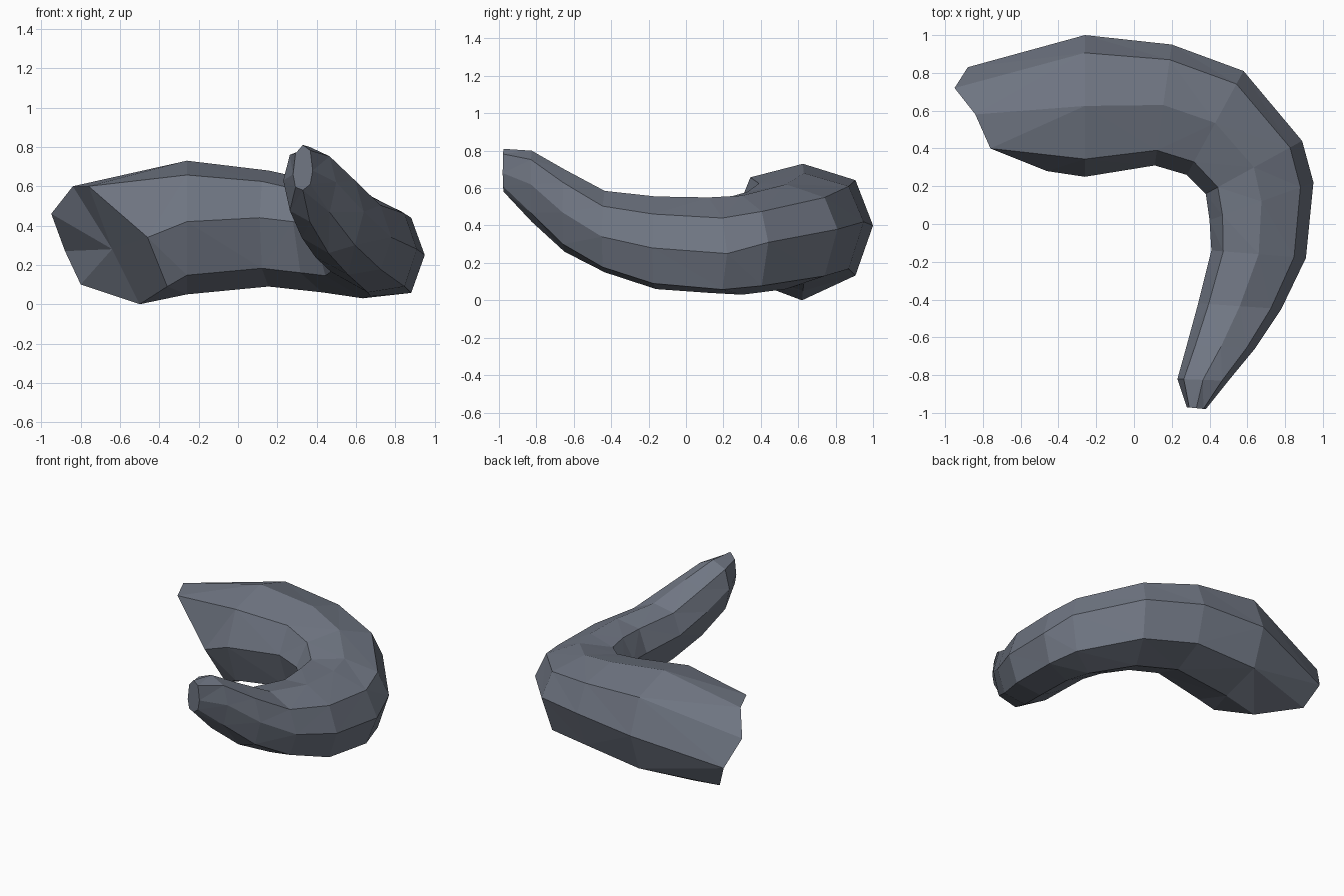
import bpy
import bmesh
from math import cos, sin, pi
from mathutils import Vector

default_cube = bpy.data.objects.get("Cube")
if default_cube:
    bpy.data.objects.remove(default_cube, do_unlink=True)

SIDES = 8


def make_material(name, colour):
    material = bpy.data.materials.new(name)
    material.use_nodes = True
    material.diffuse_color = colour
    material.node_tree.nodes["Principled BSDF"].inputs["Base Color"].default_value = colour
    return material


def section(inner, outer, top, bottom):
    """Eight-sided section between an inner and an outer edge point."""
    inner, outer = Vector(inner), Vector(outer)
    centre = (inner + outer) / 2
    half = (outer - inner) / 2
    points = []
    for i in range(SIDES):
        angle = pi - i * 2 * pi / SIDES
        reach = 1.06 if i % 2 else 1.0
        point = centre + half * cos(angle) * reach
        limit = top if sin(angle) > 0 else bottom
        point.z += (limit - centre.z) * abs(sin(angle)) * reach
        points.append(point)
    return points


# Slanted outline of the thick cut end, starting at its inner edge
thick_end = [Vector(p) for p in (
    (-0.46, 0.28, 0.34), (-0.76, 0.40, 0.60), (-0.84, 0.58, 0.60), (-0.95, 0.72, 0.46),
    (-0.88, 0.83, 0.27), (-0.80, 0.76, 0.10), (-0.50, 0.62, 0.0), (-0.36, 0.38, 0.09))]

# Sections along the body: inner edge, outer edge, top and bottom height
stations = [
    ((-0.26, 0.25, 0.42), (-0.26, 1.00, 0.40), 0.73, 0.05),
    ((0.11, 0.31, 0.44), (0.20, 0.95, 0.42), 0.68, 0.09),
    ((0.28, 0.26, 0.42), (0.58, 0.81, 0.38), 0.62, 0.06),
    ((0.38, 0.16, 0.40), (0.89, 0.44, 0.31), 0.56, 0.03),
    ((0.40, 0.02, 0.39), (0.95, 0.22, 0.25), 0.55, 0.04),
    ((0.41, -0.14, 0.38), (0.91, -0.18, 0.28), 0.555, 0.06),
    ((0.34, -0.42, 0.42), (0.78, -0.45, 0.34), 0.585, 0.15),
    ((0.28, -0.64, 0.52), (0.64, -0.66, 0.47), 0.70, 0.26),
    ((0.23, -0.82, 0.63), (0.50, -0.83, 0.62), 0.80, 0.42),
    ((0.28, -0.97, 0.66), (0.38, -0.98, 0.68), 0.81, 0.58),
]

# Skin the sections into one closed horn
bm = bmesh.new()
rings = [[bm.verts.new(p) for p in ring]
         for ring in [thick_end] + [section(*s) for s in stations]]
for a, b in zip(rings, rings[1:]):
    for i in range(SIDES):
        j = (i + 1) % SIDES
        bm.faces.new((a[i], a[j], b[j], b[i]))

# Shallow hollow in the thick end, flat cap on the tip
hollow = bm.verts.new((-0.64, 0.54, 0.28))
for i in range(SIDES):
    bm.faces.new((rings[0][i], rings[0][(i + 1) % SIDES], hollow))
bm.faces.new(rings[-1])
bmesh.ops.triangulate(bm, faces=bm.faces[:], quad_method="SHORT_EDGE")
bmesh.ops.recalc_face_normals(bm, faces=bm.faces[:])

mesh = bpy.data.meshes.new("curved_horn")
bm.to_mesh(mesh)
bm.free()
mesh.materials.append(make_material("slate grey", (0.16, 0.18, 0.225, 1.0)))
horn = bpy.data.objects.new("curved_horn", mesh)
bpy.context.collection.objects.link(horn)
